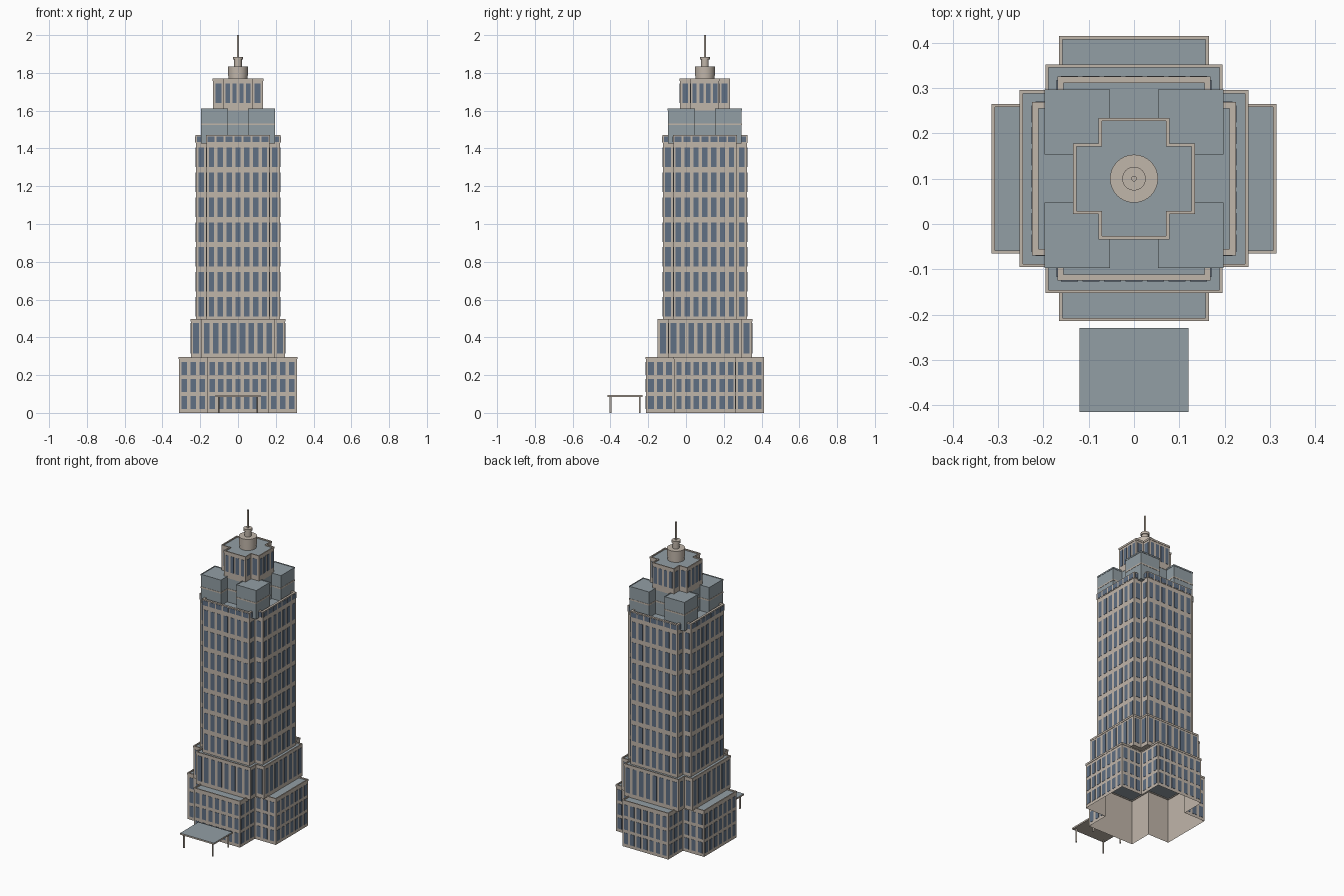
import bpy, bmesh, math
from mathutils import Vector

if "Cube" in bpy.data.objects:
    bpy.data.objects.remove(bpy.data.objects["Cube"])

CY = 0.1  # tower centre in y


def mat(name, col):
    m = bpy.data.materials.new(name)
    m.diffuse_color = (*col, 1)
    m.use_nodes = True
    m.node_tree.nodes["Principled BSDF"].inputs["Base Color"].default_value = m.diffuse_color
    return m


STONE = mat("warm_stone", (0.53, 0.465, 0.40))
ROOF = mat("blue_grey_roof", (0.29, 0.345, 0.375))
GLASS = mat("dark_blue_glass", (0.115, 0.16, 0.23))


def finish(name, bm, mats):
    me = bpy.data.meshes.new(name)
    bm.to_mesh(me)
    bm.free()
    for m in mats:
        me.materials.append(m)
    ob = bpy.data.objects.new(name, me)
    bpy.context.collection.objects.link(ob)
    return ob


def cross(h, a):
    """Plus-shaped outline, counter-clockwise: reach h, arm half width a."""
    pts = []
    for k in range(4):
        c, s = round(math.cos(k * math.pi / 2)), round(math.sin(k * math.pi / 2))
        for x, y in ((h, -a), (h, a), (a, a)):
            pts.append((x * c - y * s, x * s + y * c + CY))
    return pts


def prism(name, pts, z0, z1, side, top, closed=True):
    bm = bmesh.new()
    lo = [bm.verts.new((x, y, z0)) for x, y in pts]
    hi = [bm.verts.new((x, y, z1)) for x, y in pts]
    n = len(pts)
    for i in range(n):
        j = (i + 1) % n
        bm.faces.new((lo[i], lo[j], hi[j], hi[i]))
    bm.faces.new(hi).material_index = 1
    if closed:
        bm.faces.new(lo[::-1])
    return finish(name, bm, [side, top])


def ring(name, outer, inner, z0, z1, m):
    bm = bmesh.new()
    loops = [[bm.verts.new((x, y, z)) for x, y in p]
             for p, z in ((outer, z0), (outer, z1), (inner, z1), (inner, z0))]
    n = len(outer)
    for k in range(4):
        a, b = loops[k], loops[(k + 1) % 4]
        for i in range(n):
            j = (i + 1) % n
            bm.faces.new((a[i], a[j], b[j], b[i]))
    return finish(name, bm, [m])


def windows(name, pts, rows, cols, frac):
    """Thin glass plates on every wall; cols(length) gives the count."""
    bm = bmesh.new()
    n = len(pts)
    for i in range(n):
        a, b = Vector(pts[i]), Vector(pts[(i + 1) % n])
        d = b - a
        L = d.length
        d /= L
        out = Vector((d.y, -d.x)) * 0.0015
        c = cols(L)
        pitch = (L - 0.006) / c
        for k in range(c):
            mid = a + d * (0.003 + pitch * (k + 0.5))
            w = d * pitch * frac / 2
            p, q = mid - w, mid + w
            for z0, z1 in rows:
                inn = [(p.x, p.y, z0), (q.x, q.y, z0), (q.x, q.y, z1), (p.x, p.y, z1)]
                vi = [bm.verts.new(v) for v in inn]
                vo = [bm.verts.new((v[0] + out.x, v[1] + out.y, v[2])) for v in inn]
                bm.faces.new(vo)
                for s in range(4):
                    t = (s + 1) % 4
                    bm.faces.new((vi[s], vi[t], vo[t], vo[s]))
    return finish(name, bm, [GLASS])


def tier(name, h, a, z0, z1, rows, cols, frac, rim=0.005, rim_h=0.012, closed=True):
    prism(name + "_walls", cross(h, a), z0, z1 - rim_h * 0.6, STONE, ROOF, closed)
    ring(name + "_parapet", cross(h + 0.002, a + 0.002), cross(h - rim, a - rim),
         z1 - rim_h, z1, STONE)
    windows(name + "_windows", cross(h, a), rows, cols, frac)


# Stepped cross-shaped tiers
tier("base", 0.312, 0.163, 0, 0.297, [(0.02 + 0.09 * k, 0.09 + 0.09 * k) for k in range(3)],
     lambda L: 7 if L > 0.2 else 3, 0.62, closed=False)
tier("podium", 0.25, 0.193, 0.29, 0.497, [(0.315, 0.475)],
     lambda L: 8 if L > 0.2 else 1, 0.62)
tier("shaft", 0.223, 0.167, 0.49, 1.47,
     [(0.51 + 0.132 * k, 0.613 + 0.132 * k) for k in range(7)],
     lambda L: 7 if L > 0.2 else 1, 0.6, rim=0.012, rim_h=0.04)
windows("crown_windows", cross(0.225, 0.169), [(1.434, 1.464)],
        lambda L: 7 if L > 0.2 else 1, 0.8)
tier("lantern", 0.132, 0.076, 1.60, 1.77, [(1.64, 1.745)],
     lambda L: 4 if L > 0.1 else 1, 0.62)

# Mechanical core and four corner blocks, each with a pale band
prism("core", cross(0.13, 0.074), 1.44, 1.605, ROOF, ROOF)
ring("core_band", cross(0.132, 0.076), cross(0.128, 0.072), 1.523, 1.533, STONE)


def rect(x0, x1, y0, y1):
    return [(x0, y0), (x1, y0), (x1, y1), (x0, y1)]


for sx in (-1, 1):
    for sy in (-1, 1):
        cx, cy, r = sx * 0.125, CY + sy * 0.125, 0.07
        sq = lambda e: rect(cx - r - e, cx + r + e, cy - r - e, cy + r + e)
        tag = ("left" if sx < 0 else "right") + ("_front" if sy < 0 else "_back")
        prism("corner_block_" + tag, sq(0), 1.425, 1.608, ROOF, ROOF)
        ring("block_rim_" + tag, sq(0.002), sq(-0.003), 1.602, 1.611, ROOF)
        ring("block_band_" + tag, sq(0.0015), sq(-0.002), 1.523, 1.532, STONE)

# Lathed spire
prof = [(0.05, 1.762), (0.05, 1.785), (0.053, 1.785), (0.053, 1.835), (0.02, 1.835),
        (0.02, 1.87), (0.026, 1.87), (0.026, 1.885), (0.006, 1.885), (0.006, 2.0)]
bm = bmesh.new()
N = 32
rows = [[bm.verts.new((r * math.cos(2 * math.pi * i / N), CY + r * math.sin(2 * math.pi * i / N), z))
         for i in range(N)] for r, z in prof]
for a, b in zip(rows, rows[1:]):
    for i in range(N):
        j = (i + 1) % N
        bm.faces.new((a[i], a[j], b[j], b[i]))
bm.faces.new(rows[-1])
spire = finish("spire", bm, [STONE])
bpy.context.view_layer.objects.active = spire
spire.select_set(True)
bpy.ops.object.shade_smooth_by_angle()

# Entrance canopy on four posts
prism("canopy", rect(-0.12, 0.12, -0.415, -0.229), 0.085, 0.095, STONE, ROOF)
for x in (-0.102, 0.102):
    for y in (-0.4, -0.245):
        bpy.ops.mesh.primitive_cylinder_add(vertices=12, radius=0.005, depth=0.087,
                                            location=(x, y, 0.0435))
        post = bpy.context.object
        post.name = "canopy_post"
        post.data.materials.append(STONE)
